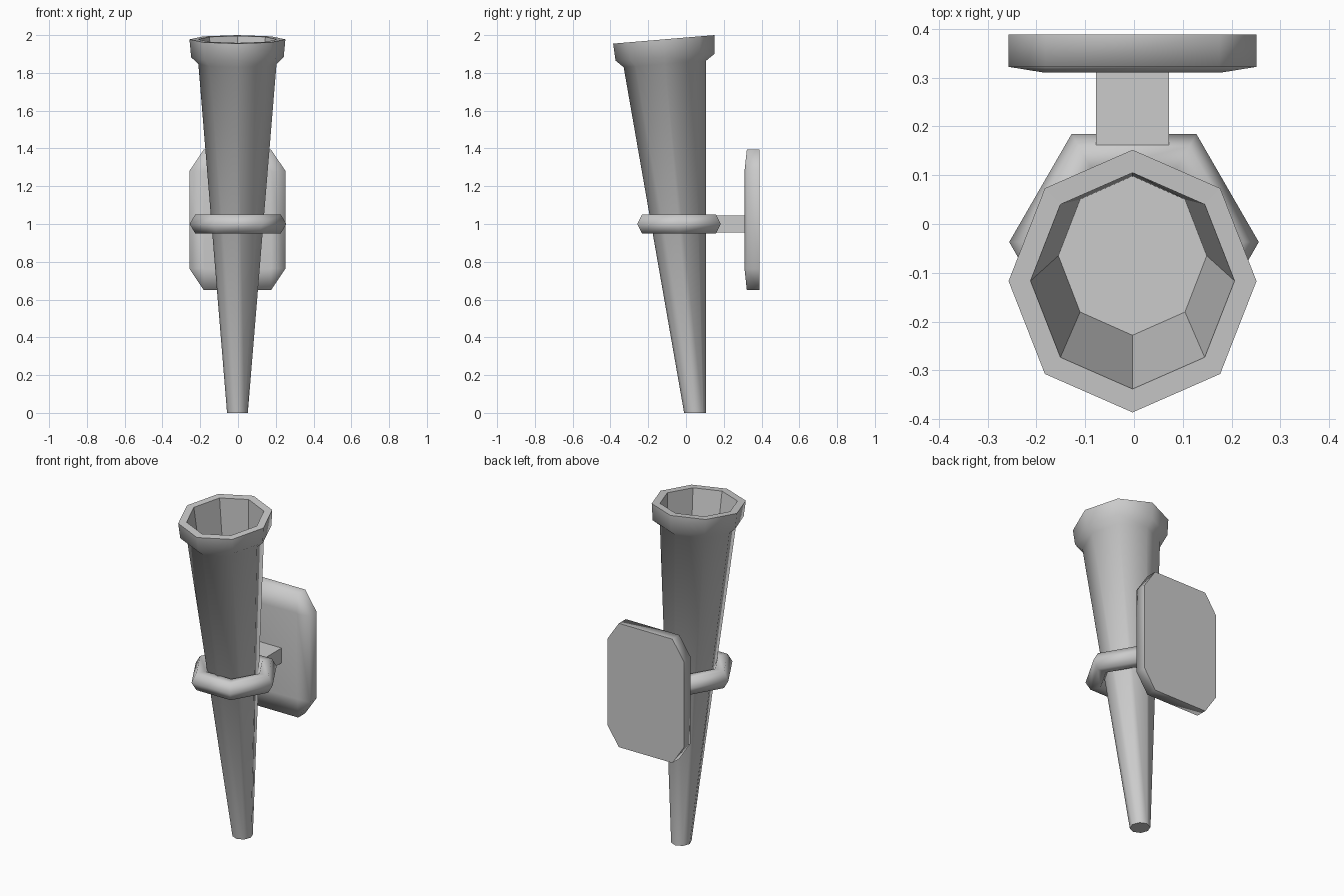
import bpy
import bmesh
from math import cos, sin, pi, radians

cube = bpy.data.objects.get("Cube")
if cube:
    bpy.data.objects.remove(cube, do_unlink=True)

metal = bpy.data.materials.new("plain_grey")
metal.use_nodes = True
GREY = (0.6, 0.6, 0.6, 1)
metal.diffuse_color = GREY
metal.node_tree.nodes["Principled BSDF"].inputs["Base Color"].default_value = GREY


def loft(name, rings, closed=False, angle=60):
    """Skin a list of equal-length point rings; cap the ends unless closed."""
    bm = bmesh.new()
    loops = [[bm.verts.new(p) for p in ring] for ring in rings]
    n = len(loops[0])
    pairs = list(zip(loops, loops[1:]))
    if closed:
        pairs.append((loops[-1], loops[0]))
    else:
        bm.faces.new(loops[0])
        bm.faces.new(loops[-1])
    for a, b in pairs:
        for i in range(n):
            j = (i + 1) % n
            bm.faces.new((a[i], a[j], b[j], b[i]))
    bmesh.ops.recalc_face_normals(bm, faces=bm.faces)
    mesh = bpy.data.meshes.new(name)
    bm.to_mesh(mesh)
    bm.free()
    mesh.materials.append(metal)
    obj = bpy.data.objects.new(name, mesh)
    bpy.context.collection.objects.link(obj)
    bpy.ops.object.select_all(action='DESELECT')
    obj.select_set(True)
    bpy.context.view_layer.objects.active = obj
    bpy.ops.object.shade_smooth_by_angle(angle=radians(angle))
    return obj


def tilted_octagon(y_front, z_front, y_back, z_back, half_x):
    ring = []
    for i in range(8):
        a = i * pi / 4
        t = (1 + cos(a)) / 2
        ring.append((half_x * sin(a) - 0.003,
                     y_front + (y_back - y_front) * t,
                     z_front + (z_back - z_front) * t))
    return ring


# Torch body: tapered cone, flared lip, hollow cup
torch = loft("torch_body", [tilted_octagon(*r) for r in (
    (-0.01, 0, 0.107, 0, 0.055),
    (-0.33, 1.83, 0.107, 1.865, 0.207),
    (-0.373, 1.865, 0.15, 1.9, 0.245),
    (-0.386, 1.955, 0.152, 2.0, 0.254),
    (-0.338, 1.959, 0.105, 1.996, 0.209),
    (-0.228, 1.33, 0.098, 1.33, 0.152),
)])
# Facets inside the cup stay flat
for poly in torch.data.polygons:
    inward = poly.normal.y * (poly.center.y + 0.1) + poly.normal.x * poly.center.x < 0
    if poly.center.z > 1.3 and inward:
        poly.use_smooth = False

# Holding ring: six-sided hoop with a six-sided section
MAJOR, MINOR = 0.198, 0.0577
loft("holding_ring", [
    [((MAJOR + MINOR * cos(b)) * cos(a),
      (MAJOR + MINOR * cos(b)) * sin(a) - 0.037,
      1 + MINOR * sin(b))
     for b in (k * pi / 3 for k in range(6))]
    for a in (k * pi / 3 for k in range(6))], closed=True, angle=75)

# Stem between ring and wall plate
loft("bracket_stem", [
    [(sx * 0.075 - 0.003, y, 1 + sz * 0.045)
     for sx, sz in ((-1, -1), (1, -1), (1, 1), (-1, 1))]
    for y in (0.145, 0.33)])


# Wall plate: clipped corners, front edges sloping to a raised panel
def plate_ring(y, w, h, cut_w, cut_h):
    corners = ((w, h - cut_h), (w - cut_w, h))
    quarter = list(corners)
    pts = quarter + [(-x, z) for x, z in reversed(quarter)]
    pts += [(-x, -z) for x, z in quarter] + [(x, -z) for x, z in reversed(quarter)]
    return [(x - 0.003, y, 1.022 + z) for x, z in pts]


loft("wall_plate", [
    plate_ring(0.388, 0.254, 0.372, 0.076, 0.113),
    plate_ring(0.322, 0.254, 0.372, 0.076, 0.113),
    plate_ring(0.31, 0.18, 0.26, 0.004, 0.004),
], angle=85)
